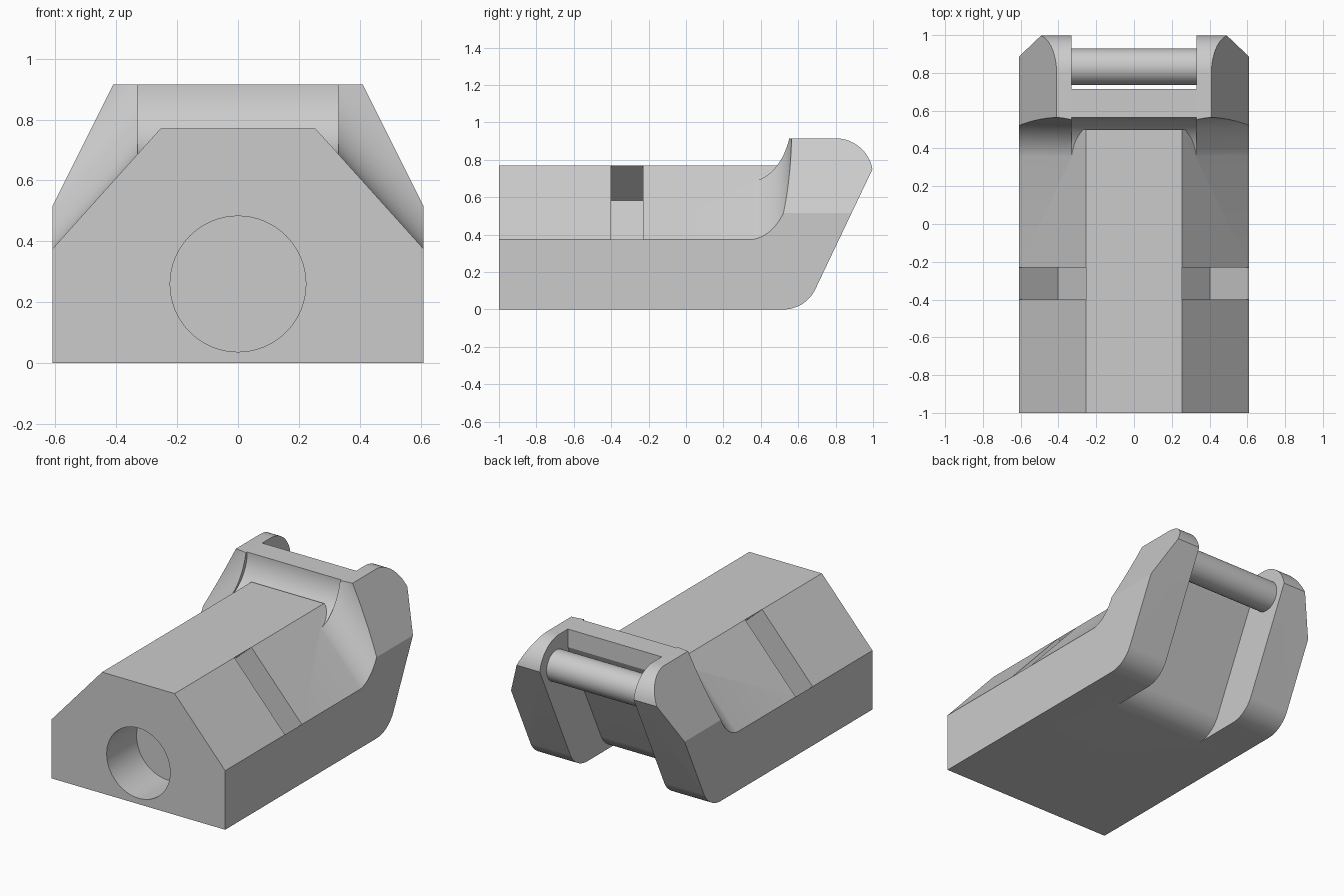
import bpy, bmesh
from math import sin, cos, pi, radians
from mathutils import Vector

if "Cube" in bpy.data.objects:
    bpy.data.objects.remove(bpy.data.objects["Cube"], do_unlink=True)

grey = bpy.data.materials.new("plain grey")
grey.use_nodes = True
grey.diffuse_color = (0.6, 0.6, 0.6, 1)
grey.node_tree.nodes["Principled BSDF"].inputs["Base Color"].default_value = (0.6, 0.6, 0.6, 1)


def loft(name, ring_a, ring_b):
    """Solid between two rings that have the same number of points."""
    bm = bmesh.new()
    a = [bm.verts.new(p) for p in ring_a]
    b = [bm.verts.new(p) for p in ring_b]
    bm.faces.new(a)
    bm.faces.new(b[::-1])
    for i in range(len(a)):
        j = (i + 1) % len(a)
        bm.faces.new((a[j], a[i], b[i], b[j]))
    bmesh.ops.recalc_face_normals(bm, faces=bm.faces)
    mesh = bpy.data.meshes.new(name)
    bm.to_mesh(mesh)
    bm.free()
    mesh.materials.append(grey)
    obj = bpy.data.objects.new(name, mesh)
    bpy.context.collection.objects.link(obj)
    return obj


def across(name, profile, x0, x1):
    """Side profile (y, z) extruded along x."""
    return loft(name, [(x0, y, z) for y, z in profile], [(x1, y, z) for y, z in profile])


def along(name, section, y0, y1):
    """Cross-section (x, z) extruded along y."""
    return loft(name, [(x, y0, z) for x, z in section], [(x, y1, z) for x, z in section])


def arc(cy, cz, ry, rz, start, end, n=16):
    angles = [radians(start + (end - start) * i / n) for i in range(n + 1)]
    return [(cy + ry * cos(t), cz + rz * sin(t)) for t in angles]


def combine(obj, tool, operation):
    """Apply a boolean and remove the tool."""
    mod = obj.modifiers.new("shape", 'BOOLEAN')
    mod.operation, mod.object, mod.solver = operation, tool, 'EXACT'
    graph = bpy.context.evaluated_depsgraph_get()
    graph.update()
    mesh = bpy.data.meshes.new_from_object(obj.evaluated_get(graph))
    obj.modifiers.clear()
    obj.data = mesh
    bpy.data.objects.remove(tool, do_unlink=True)


def mirrored(half):
    return half + [(-x, z) for x, z in reversed(half)]


W, SLOT = 0.61, 0.33
SHOULDER, TOP, RIDGE = 0.375, 0.77, 0.255
SLOPE = (TOP - SHOULDER) / (W - RIDGE)


def chamfer_z(x):
    return TOP - (abs(x) - RIDGE) * SLOPE


# Raised clevis at the back: side profile trimmed by its cross-section
heel = arc(0.52, 0.19, 0.19, 0.19, -90, -26)
knuckle = arc(0.8, 0.715, 0.2, 0.2, 10, 90)
clevis = across("clevis", [(0.25, 0)] + heel + knuckle + [(0.25, 0.915)], -W, W)
trim = along("trim", mirrored([(0.8, -0.2), (W, -0.2), (W, 0.515), (0.41, 0.915)][1:]), 0, 1.5)
combine(clevis, trim, 'INTERSECT')


# Coves where the clevis rises from the body
def cove(x, base, rz):
    curve = arc(0.335, base + rz, 0.23, rz, -90, 0)
    pts = [(0.1, base)] + curve + [(0.565, 1.4), (0.1, 1.4)]
    return [(x, y, z) for y, z in pts]


base = chamfer_z(SLOT) - 0.002
combine(clevis, loft("cove", cove(-SLOT - 0.001, base, 0.23), cove(SLOT + 0.001, base, 0.23)), 'DIFFERENCE')
for s in (-1, 1):
    rings = [cove(s * x, chamfer_z(x) - 0.002, 0.345) for x in (SLOT, W + 0.05)]
    combine(clevis, loft("side_cove", *rings), 'DIFFERENCE')

# Long chamfered body
body = along("body", mirrored([(W, 0), (W, SHOULDER), (RIDGE, TOP)]), -1, 0.5)
combine(body, clevis, 'UNION')

# Gap between the clevis arms
gap = [(0.21, -0.2)] + arc(0.21, 0.19, 0.19, 0.19, -90, -26)
gap += [(0.715, 0.8), (0.715, 1.2), (1.4, 1.2), (1.4, -0.2)]
combine(body, across("gap", gap, -SLOT, SLOT), 'DIFFERENCE')

# Blind round socket in the front
socket = [(x, z) for x, z in arc(0, 0.26, 0.223, 0.223, 0, 360, 64)[:-1]]
combine(body, along("socket", socket, -1.2, -0.7), 'DIFFERENCE')

# Deep channels cut square to each chamfer
low, high = Vector((W, SHOULDER)), Vector((RIDGE, TOP))
out = Vector((SLOPE, 1)).normalized()
channel = [low + out * 0.2, high + out * 0.2, high - out * 0.28, low - out * 0.28]
for s in (-1, 1):
    combine(body, along("channel", [(s * p.x, p.y) for p in channel], -0.4, -0.23), 'DIFFERENCE')

# Cross pin between the arms
pin = across("cross_pin", arc(0.832, 0.73, 0.097, 0.097, 0, 360, 48)[:-1], -SLOT - 0.02, SLOT + 0.02)

# Smooth curves, keep edges crisp
for obj in (body, pin):
    bpy.ops.object.select_all(action='DESELECT')
    obj.select_set(True)
    bpy.context.view_layer.objects.active = obj
    bpy.ops.object.shade_smooth_by_angle(angle=radians(25))
